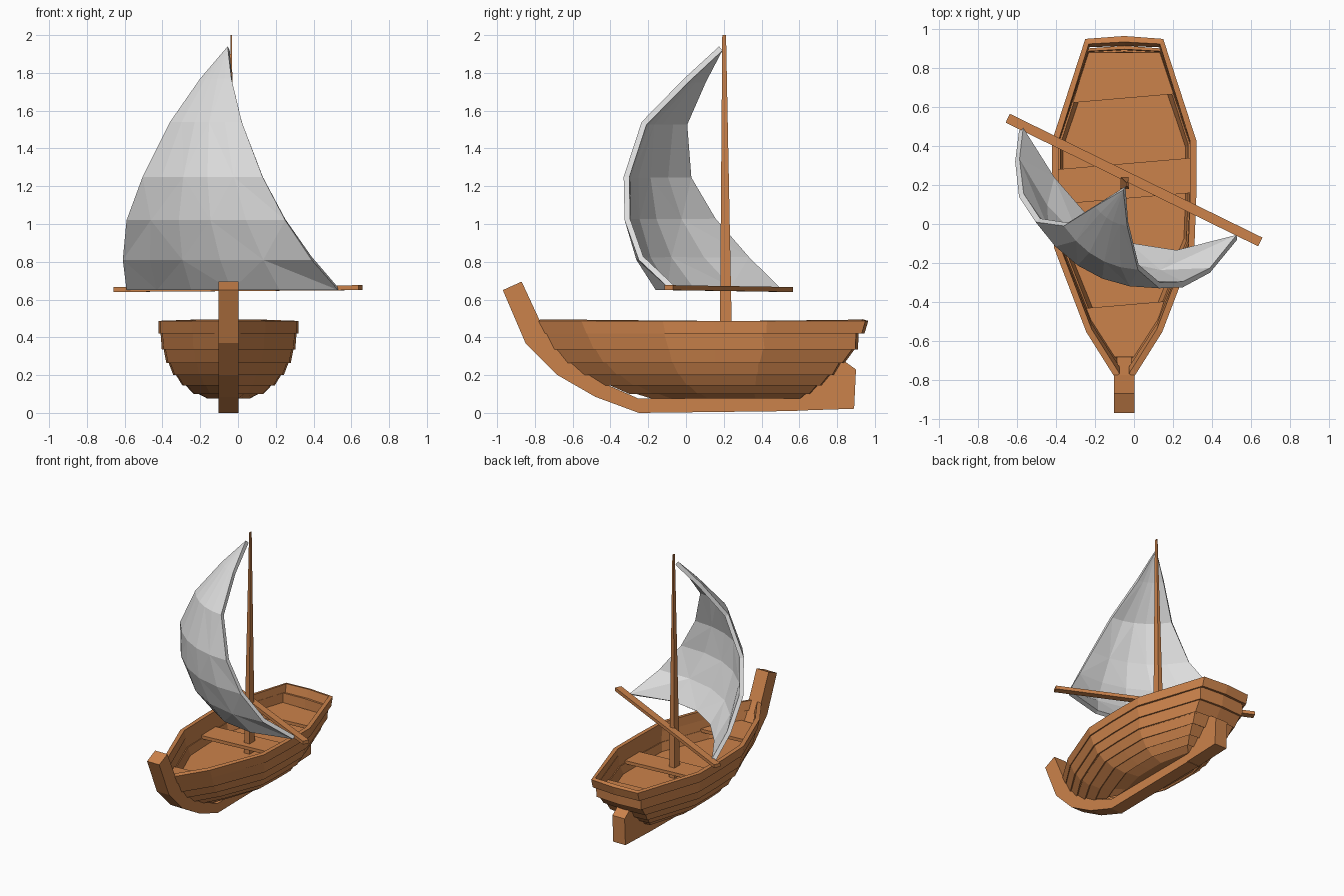
import bpy, bmesh, math
from mathutils import Vector

if "Cube" in bpy.data.objects:
    bpy.data.objects.remove(bpy.data.objects["Cube"])

CX = -0.05  # boat centre line


def material(name, col):
    m = bpy.data.materials.new(name)
    m.diffuse_color = (*col, 1)
    m.use_nodes = True
    m.node_tree.nodes["Principled BSDF"].inputs["Base Color"].default_value = m.diffuse_color
    return m


WOOD = material("warm wood", (0.60, 0.225, 0.07))
CLOTH = material("sail cloth", (0.72, 0.72, 0.72))


def add(name, verts, faces, mat=WOOD, thick=0, recalc=True):
    me = bpy.data.meshes.new(name)
    me.from_pydata([tuple(v) for v in verts], [], faces)
    me.materials.append(mat)
    if recalc:
        bm = bmesh.new()
        bm.from_mesh(me)
        bmesh.ops.recalc_face_normals(bm, faces=bm.faces)
        bm.to_mesh(me)
        bm.free()
    ob = bpy.data.objects.new(name, me)
    bpy.context.collection.objects.link(ob)
    if thick:
        s = ob.modifiers.new("thickness", 'SOLIDIFY')
        s.thickness, s.offset, s.use_even_offset = thick, -1, False
    return ob


def prism(name, a, b, mat=WOOD):
    """Closed solid between two matching rings."""
    n = len(a)
    faces = [tuple(range(n)), tuple(range(2 * n - 1, n - 1, -1))]
    faces += [(i, (i + 1) % n, n + (i + 1) % n, n + i) for i in range(n)]
    return add(name, list(a) + list(b), faces, mat)


# half outline of the boat from above: (y, half width)
HALF = [(-0.78, 0.05), (-0.55, 0.195), (-0.12, 0.36), (0.15, 0.37),
        (0.43, 0.37), (0.95, 0.2), (0.965, 0)]


def half_outline(yb, ys, w):
    pts = []
    for y, h in HALF:
        t = (y + 0.78) / 1.745
        pts.append((yb + t * (ys - yb), h if t == 0 else max(h * w, 0.05 * (h > 0))))
    return pts


def outline(z, yb, ys, w):
    pts = half_outline(yb, ys, w)
    right = [Vector((CX + h, y, z)) for y, h in pts]
    left = [Vector((CX - h, y, z)) for y, h in reversed(pts[:-1])]
    return right + left


def strake(name, low, high, thick):
    a, b = outline(*low), outline(*high)
    n = len(a)
    faces = [(i, i + 1, n + i + 1, n + i) for i in range(n - 1)]
    return add(name, a + b, faces, thick=thick, recalc=False)


# hull: gunwale band and lapped strakes, levels = (z, bow y, stern y, width)
strake("gunwale", (0.42, -0.75, 0.945, 1.0), (0.487, -0.785, 0.965, 1.0), 0.032)
LEVELS = [(0.425, -0.75, 0.915, 0.975), (0.335, -0.70, 0.91, 0.955),
          (0.265, -0.63, 0.84, 0.89), (0.20, -0.54, 0.785, 0.79),
          (0.145, -0.43, 0.72, 0.66), (0.10, -0.30, 0.66, 0.50),
          (0.075, -0.18, 0.61, 0.30)]
for i in range(len(LEVELS) - 1):
    z, yb, ys, w = LEVELS[i]
    lap = 0.022 if i else 0
    top = (z + 0.01, yb + lap * 0.3, ys - lap * 0.5, w - lap)
    strake(f"strake_{i + 1}", LEVELS[i + 1], top, 0.018)
bottom = outline(*LEVELS[-1])
prism("hull_bottom", bottom, [Vector((v.x, v.y, 0.1)) for v in bottom])


# decks and seat, cut to the hull shape at their height
def hull_at(z):
    for a, b in zip(LEVELS, LEVELS[1:]):
        if b[0] <= z <= a[0]:
            t = (a[0] - z) / (a[0] - b[0])
            return half_outline(*[p + (q - p) * t for p, q in zip(a[1:], b[1:])])


def deck(name, ya, yb, z, thick, inset=0.012, skew=0.03, skew_a=True, skew_b=True):
    half = hull_at(z - thick)
    lo, hi = half[0][0] + 0.02, half[-2][0] - 0.015
    ya, yb = max(ya, lo), min(yb, hi)
    ys = [ya] + [y for y, h in half if ya < y < yb] + [yb]

    def width(y):
        for (y0, h0), (y1, h1) in zip(half, half[1:]):
            if y0 <= y <= y1:
                return h0 + (h1 - h0) * (y - y0) / (y1 - y0)

    def edge(side):
        out = []
        for i, y in enumerate(ys):
            h = max(width(y) - inset, 0.03)
            slant = (i == 0 and skew_a) or (i == len(ys) - 1 and skew_b)
            k = skew * side * h / 0.35 if slant else 0
            out.append(Vector((CX + side * h, y + k, z)))
        return out
    ring = edge(1) + edge(-1)[::-1]
    prism(name, ring, [v - Vector((0, 0, thick)) for v in ring])


deck("floor", -1, 1, 0.285, 0.02, skew_a=False, skew_b=False)
deck("stern_deck", 0.645, 1, 0.365, 0.025, skew_b=False)
deck("seat", 0.13, 0.31, 0.365, 0.025)
deck("bow_deck", -1, -0.415, 0.365, 0.025, skew_a=False)


# stem post, keel and rudder as side profiles (y, z)
def slab(name, prof, hw=0.0525):
    prism(name, [Vector((CX - hw, y, z)) for y, z in prof],
          [Vector((CX + hw, y, z)) for y, z in prof])


slab("stem_post", [(-0.97, 0.65), (-0.85, 0.37), (-0.68, 0.2), (-0.48, 0.085),
                   (-0.25, 0), (-0.25, 0.075), (-0.42, 0.15), (-0.55, 0.22),
                   (-0.68, 0.33), (-0.775, 0.49), (-0.87, 0.695)])
slab("keel", [(-0.25, 0), (0.59, 0.01), (0.59, 0.08), (-0.25, 0.075)], 0.05)
slab("rudder", [(0.585, 0.012), (0.89, 0.022), (0.9, 0.23), (0.83, 0.28),
                (0.76, 0.22), (0.66, 0.12), (0.585, 0.08)])


# mast and boom
def rect(x, y, z, a, b):
    return [Vector((x + i * a, y + j * b, z)) for i, j in
            ((-1, -1), (1, -1), (1, 1), (-1, 1))]


prism("mast", rect(CX, 0.212, 0.26, 0.024, 0.034),
      rect(-0.035, 0.202, 2.0, 0.004, 0.01))

p, q = Vector((-0.648, 0.543, 0.653)), Vector((0.648, -0.092, 0.663))
side = (q - p).cross(Vector((0, 0, 1))).normalized() * 0.025
up = Vector((0, 0, 0.013))
prism("boom", [p - side - up, p + side - up, p + side + up, p - side + up],
      [q - side - up, q + side - up, q + side + up, q - side + up])

# sail: rows of (z, left x, left y, right x, right y, belly)
ROWS = [(0.65, -0.59, 0.48, 0.53, -0.08, 0.29), (0.81, -0.61, 0.32, 0.39, -0.25, 0.22),
        (1.02, -0.59, 0.14, 0.25, -0.325, 0.155), (1.25, -0.505, 0.01, 0.13, -0.33, 0.10),
        (1.54, -0.36, -0.01, 0.02, -0.235, 0.055), (1.77, -0.2, 0.09, -0.035, -0.01, 0.02)]
N = 5
verts, faces = [], []
for r, (z, lx, ly, rx, ry, d) in enumerate(ROWS):
    for j in range(N + 1):
        s = j / N
        k = 4 * s * (1 - s) * d * ((0.75 + 0.5 * s) if r == 0 else 1)
        verts.append((lx + (rx - lx) * s - 0.4 * k, ly + (ry - ly) * s - 0.9 * k, z))
W = N + 1
for r in range(len(ROWS) - 1):
    for j in range(N):
        a, b, c, e = r * W + j, r * W + j + 1, (r + 1) * W + j + 1, (r + 1) * W + j
        faces += [(a, b, c), (a, c, e)] if (r + j) % 2 else [(a, b, e), (b, c, e)]
verts.append((-0.055, 0.175, 1.94))
top = (len(ROWS) - 1) * W
faces += [(top + j, top + j + 1, len(verts) - 1) for j in range(N)]
add("sail", verts, faces, CLOTH, thick=0.03, recalc=False)
